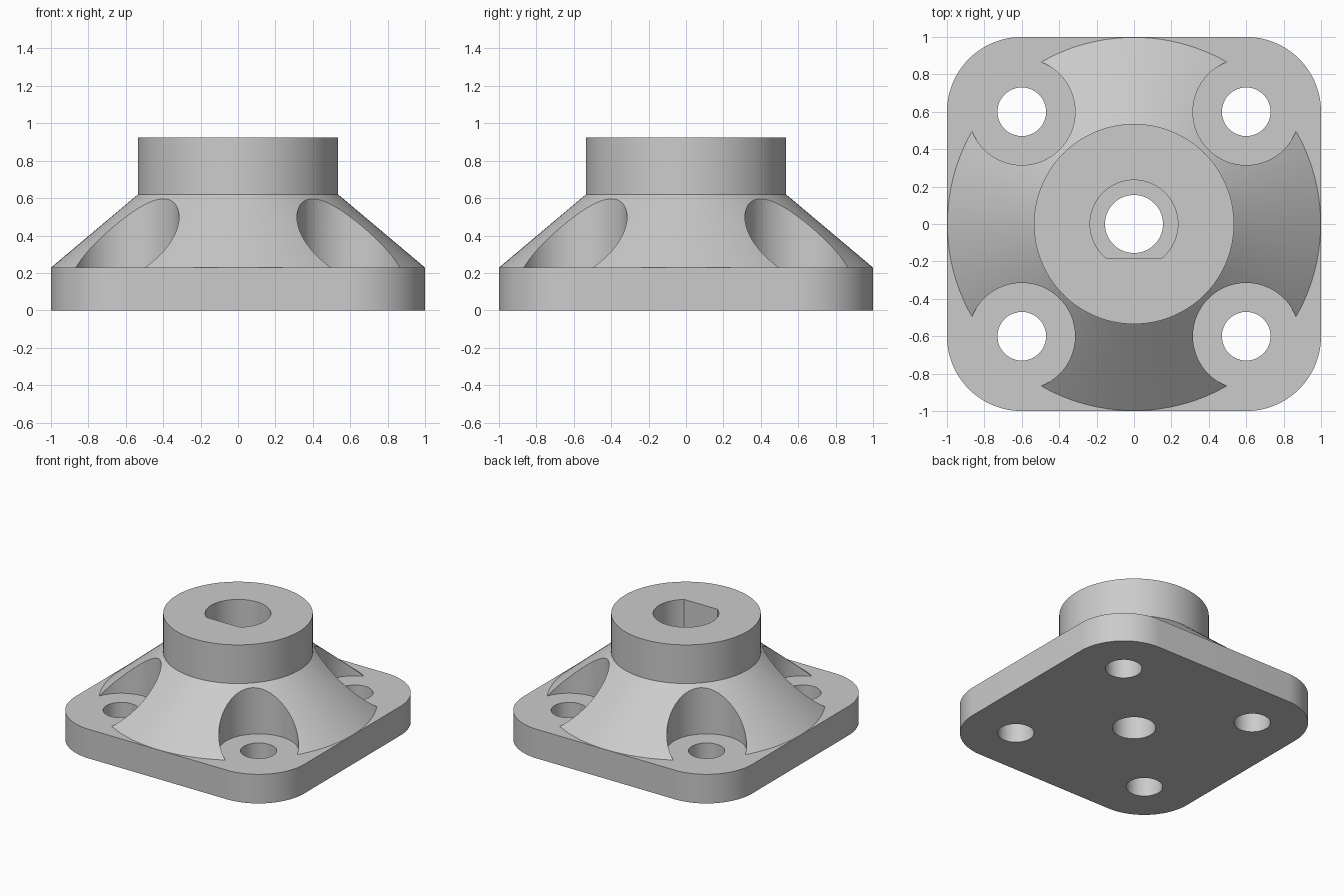
import bpy, bmesh
from math import sin, cos, pi, asin

cube = bpy.data.objects.get("Cube")
if cube:
    bpy.data.objects.remove(cube, do_unlink=True)

PLATE_TOP, SHOULDER, TOP = 0.23, 0.62, 0.925
CORNER = 0.4
BOLT = 0.6

grey = bpy.data.materials.new("plain grey")
grey.use_nodes = True
colour = (0.6, 0.6, 0.6, 1)
grey.diffuse_color = colour
grey.node_tree.nodes["Principled BSDF"].inputs["Base Color"].default_value = colour


def arc(cx, cy, r, start, end, steps):
    return [(cx + r * cos(start + (end - start) * i / steps),
             cy + r * sin(start + (end - start) * i / steps)) for i in range(steps + 1)]


def circle(cx, cy, r, steps=96):
    return arc(cx, cy, r, 0, 2 * pi, steps)[:-1]


def loft(name, rings):
    """Solid through a stack of (outline, z) rings with equal point counts."""
    bm = bmesh.new()
    loops = [[bm.verts.new((x, y, z)) for x, y in pts] for pts, z in rings]
    n = len(loops[0])
    for low, high in zip(loops, loops[1:]):
        for i in range(n):
            j = (i + 1) % n
            bm.faces.new((low[i], low[j], high[j], high[i]))
    bm.faces.new(loops[0][::-1])
    bm.faces.new(loops[-1])
    bmesh.ops.recalc_face_normals(bm, faces=bm.faces)
    mesh = bpy.data.meshes.new(name)
    bm.to_mesh(mesh)
    bm.free()
    mesh.materials.append(grey)
    obj = bpy.data.objects.new(name, mesh)
    bpy.context.collection.objects.link(obj)
    return obj


def combine(target, tool, operation):
    """Apply a boolean and discard the tool."""
    tool.hide_render = True
    mod = target.modifiers.new(operation.title(), 'BOOLEAN')
    mod.operation, mod.solver, mod.object = operation, 'EXACT', tool
    bpy.context.view_layer.objects.active = target
    bpy.ops.object.modifier_apply(modifier=mod.name)
    bpy.data.objects.remove(tool, do_unlink=True)


corners = [(sx * BOLT, sy * BOLT) for sx in (-1, 1) for sy in (-1, 1)]

# Conical hub with its cylindrical boss, sunk into the plate
hub = loft("hub", [(circle(0, 0, r, 128), z) for r, z in
                   ((0.9, 0.1), (0.998, PLATE_TOP), (0.535, SHOULDER), (0.535, TOP))])

# Scalloped clearance around each bolt
for x, y in corners:
    combine(hub, loft("scallop_cutter", [(circle(x, y, 0.285), z) for z in (0.05, 1)]), 'DIFFERENCE')

# Square base plate with rounded corners
outline = []
for k, (sx, sy) in enumerate(((1, 1), (-1, 1), (-1, -1), (1, -1))):
    c = 1 - CORNER
    outline += arc(sx * c, sy * c, CORNER, k * pi / 2, (k + 1) * pi / 2, 24)
flange = loft("mounting_flange", [(outline, 0), (outline, PLATE_TOP)])
combine(flange, hub, 'UNION')

# Bolt holes and central through hole
for x, y, r in [(x, y, 0.13) for x, y in corners] + [(0, 0, 0.155)]:
    combine(flange, loft("hole_cutter", [(circle(x, y, r), z) for z in (-0.1, 1.1)]), 'DIFFERENCE')

# D-shaped shaft socket, flat towards the front
a = asin(-0.185 / 0.235)
socket = arc(0, 0, 0.235, a, pi - a, 72)
combine(flange, loft("socket_cutter", [(socket, PLATE_TOP), (socket, 1.1)]), 'DIFFERENCE')

# Smooth curved walls, keep machined edges crisp
bpy.ops.object.select_all(action='DESELECT')
flange.select_set(True)
bpy.context.view_layer.objects.active = flange
bpy.ops.object.shade_smooth_by_angle(angle=pi / 7)
